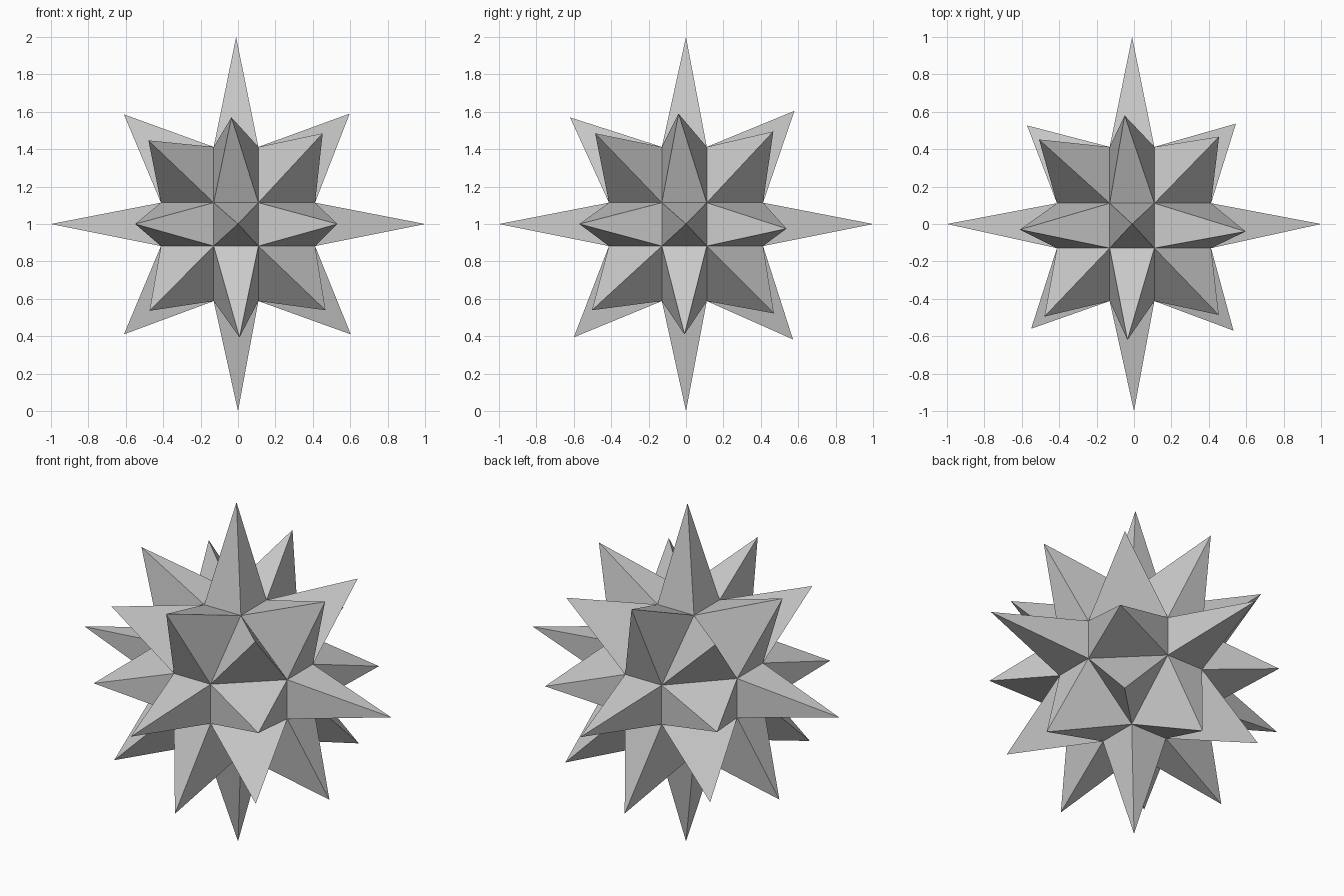
import bpy, bmesh, math
from itertools import product
from mathutils import Vector

if "Cube" in bpy.data.objects:
    bpy.data.objects.remove(bpy.data.objects["Cube"])

# Slightly uneven spike tips, keyed by direction; others use the regular default
TIPS = {
    (0, 0, 1): (-.01, 0, 1), (0, 1, 0): (-.01, 1, 0),
    (0, -1, 1): (-.035, -.62, .57), (0, 1, 1): (-.05, .58, .605),
    (0, -1, -1): (.008, -.60, -.606), (0, 1, -1): (0, .572, -.617),
    (-1, 0, 1): (-.61, -.03, .586), (1, 0, 1): (.597, -.04, .59),
    (-1, 0, -1): (-.61, 0, -.59), (1, 0, -1): (.603, -.008, -.59),
    (-1, 1, 0): (-.572, .527, 0), (1, 1, 0): (.545, .537, -.025),
    (-1, -1, 0): (-.55, -.56, 0), (1, -1, 0): (.532, -.57, 0),
    (-1, -1, 1): (-.479, -.495, .447), (1, -1, 1): (.453, -.486, .485),
    (-1, -1, -1): (-.473, -.48, -.464), (1, -1, -1): (.468, -.503, -.461),
    (1, 1, 1): (.455, .467, .495), (1, 1, -1): (.46, .47, -.478),
    (-1, 1, 1): (-.508, .452, .47), (-1, 1, -1): (-.48, .46, -.465),
}
DEFAULT = {1: 1.0, 2: .595, 3: .47}
FAR = .412                                # outer offset of the core corners
NEAR = {1: (.109, .111, .114), -1: (.13, .129, .118)}

bm = bmesh.new()

# Core corners: one far axis, two near axes, all sign combinations
corners = {}
for axis in range(3):
    for s in product((-1, 1), repeat=3):
        p = [s[i] * (FAR if i == axis else NEAR[s[i]][i]) for i in range(3)]
        corners[axis, s] = bm.verts.new((p[0], p[1], p[2] + 1))

# One pyramid spike over each of the 26 core faces
for d in product((-1, 0, 1), repeat=3):
    count = sum(map(abs, d))
    if not count:
        continue
    tip = TIPS.get(d) or [c * DEFAULT[count] for c in d]
    apex = bm.verts.new((tip[0], tip[1], tip[2] + 1))
    ring = [v for (axis, s), v in corners.items()
            if d[axis] and all(d[i] in (0, s[i]) for i in range(3))]
    # order the base corners counter-clockwise around the spike direction
    n = Vector(d).normalized()
    u = n.orthogonal().normalized()
    w = n.cross(u)
    centre = sum((v.co for v in ring), Vector()) / len(ring)
    ring.sort(key=lambda v: math.atan2((v.co - centre).dot(w), (v.co - centre).dot(u)))
    for a, b in zip(ring, ring[1:] + ring[:1]):
        bm.faces.new((a, b, apex))

bm.normal_update()
mesh = bpy.data.meshes.new("spiked_star")
bm.to_mesh(mesh)
bm.free()
bpy.context.collection.objects.link(bpy.data.objects.new("spiked_star", mesh))
